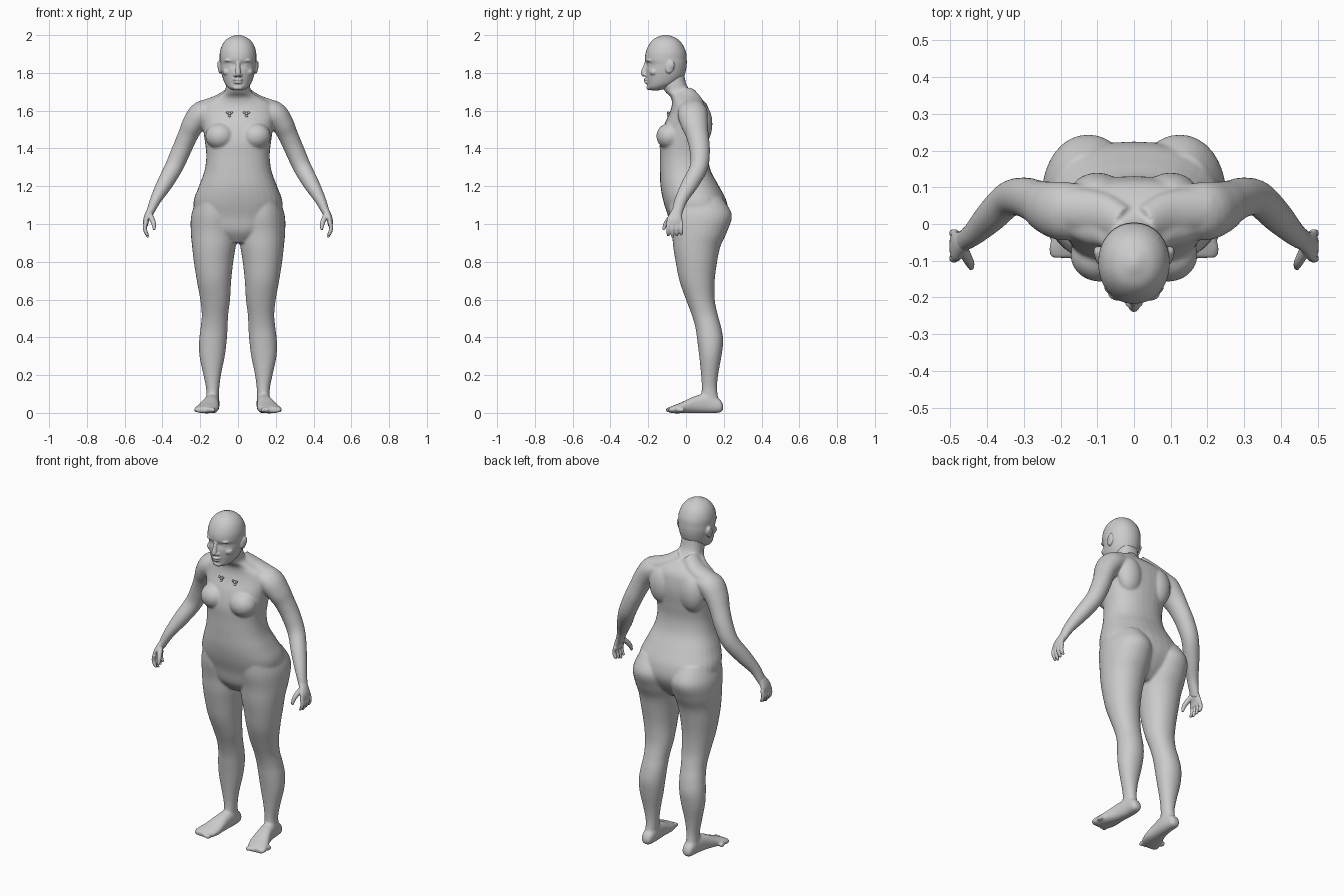
import bpy, bmesh, math
from mathutils import Vector, Matrix

cube = bpy.data.objects.get("Cube")
if cube:
    bpy.data.objects.remove(cube)

RING = 32
STEPS = 5


def material(name, colour):
    mat = bpy.data.materials.new(name)
    mat.use_nodes = True
    mat.diffuse_color = colour
    mat.node_tree.nodes["Principled BSDF"].inputs["Base Color"].default_value = colour
    return mat


GREY = material("plain grey", (0.6, 0.6, 0.6, 1))


def smooth_path(rows):
    """Catmull-Rom interpolation through rows of equal length."""
    rows = [Vector(r) for r in rows]
    out = []
    for i in range(len(rows) - 1):
        a, b, c, d = rows[max(i - 1, 0)], rows[i], rows[i + 1], rows[min(i + 2, len(rows) - 1)]
        for k in range(STEPS):
            t = k / STEPS
            out.append(b + (c - a) * t / 2 + (a * 2 - b * 5 + c * 4 - d) * t * t / 2
                       + (b * 3 - a - c * 3 + d) * t ** 3 / 2)
    return out + [rows[-1]]


def skin(bm, rings):
    """Join rings of points into a closed tube."""
    loops = [[bm.verts.new(p) for p in ring] for ring in rings]
    faces = [bm.faces.new(loops[0]), bm.faces.new(loops[-1])]
    for lo, hi in zip(loops, loops[1:]):
        for i in range(RING):
            j = (i + 1) % RING
            faces.append(bm.faces.new((lo[i], lo[j], hi[j], hi[i])))
    bmesh.ops.recalc_face_normals(bm, faces=faces)


def oval(centre, u, v, power):
    points = []
    for i in range(RING):
        t = math.tau * i / RING
        c, s = math.cos(t), math.sin(t)
        points.append(centre + u * math.copysign(abs(c) ** (2 / power), c)
                      + v * math.copysign(abs(s) ** (2 / power), s))
    return points


def stack(bm, rows, side=1, power=2.3):
    """Level sections: height, x range, y range."""
    rings = []
    for z, x0, x1, y0, y1 in smooth_path(rows):
        rings.append(oval(Vector((side * (x0 + x1) / 2, (y0 + y1) / 2, z)),
                          Vector(((x1 - x0) / 2, 0, 0)), Vector((0, (y1 - y0) / 2, 0)), power))
    skin(bm, rings)


def limb(bm, rows, side=1):
    """Sections square to a path: centre, width across, depth."""
    path = smooth_path(rows)
    rings = []
    for i, row in enumerate(path):
        ahead = path[min(i + 1, len(path) - 1)] - path[max(i - 1, 0)]
        tangent = Vector(ahead[:3]).normalized()
        across = Vector((0, 1, 0)).cross(tangent).normalized()
        deep = tangent.cross(across)
        flip = Vector((side, 1, 1))
        ring = oval(Vector(row[:3]), across * row[3], deep * row[4], 2)
        rings.append([p * 1 if side > 0 else Vector(a * b for a, b in zip(p, flip)) for p in ring])
    skin(bm, rings)


def ball(bm, centre, size, turn=0):
    matrix = Matrix.Translation(centre) @ Matrix.Rotation(turn, 4, "X") @ Matrix.Diagonal((*size, 1))
    bmesh.ops.create_uvsphere(bm, u_segments=24, v_segments=16, radius=1, matrix=matrix)


def finish(name, bm, voxel=0, smoothing=0):
    mesh = bpy.data.meshes.new(name)
    bm.to_mesh(mesh)
    bm.free()
    mesh.materials.append(GREY)
    mesh.polygons.foreach_set("use_smooth", [True] * len(mesh.polygons))
    obj = bpy.data.objects.new(name, mesh)
    bpy.context.collection.objects.link(obj)
    if voxel:
        remesh = obj.modifiers.new("fuse", "REMESH")
        remesh.mode = "VOXEL"
        remesh.voxel_size = voxel
        remesh.use_smooth_shade = True
        soften = obj.modifiers.new("soften", "SMOOTH")
        soften.factor = 0.5
        soften.iterations = smoothing
    return obj


def centred(rows):
    return [(z, -w, w, y0, y1) for z, w, y0, y1 in rows]


# Torso with neck
body = bmesh.new()
stack(body, centred([
    (.9, .06, -.03, .12), (.96, .17, -.075, .18), (1.04, .225, -.095, .222), (1.12, .235, -.12, .215),
    (1.2, .207, -.135, .175), (1.28, .178, -.138, .132), (1.36, .168, -.138, .116),
    (1.44, .176, -.138, .122), (1.52, .188, -.118, .13), (1.58, .2, -.09, .126),
    (1.63, .19, -.075, .112), (1.67, .12, -.08, .075), (1.7, .072, -.11, .03),
    (1.74, .064, -.13, .002), (1.8, .06, -.13, -.01)]))

for side in (1, -1):
    # Chest, shoulder blades and trapezius
    ball(body, (side * .095, -.085, 1.465), (.078, .072, .07))
    ball(body, (side * .1, .08, 1.53), (.075, .06, .11))
    limb(body, [(.03, .0, 1.69, .04, .05), (.1, .03, 1.645, .04, .06), (.2, .04, 1.605, .045, .06)], side)
    # Leg
    stack(body, [
        (1.14, .04, .215, -.09, .19), (1.05, .002, .247, -.09, .243), (.96, .002, .25, -.075, .218),
        (.88, .012, .243, -.068, .182), (.8, .025, .234, -.055, .165), (.7, .036, .218, -.035, .152),
        (.6, .042, .2, 0, .152), (.52, .052, .192, .03, .168), (.45, .055, .198, .05, .187),
        (.38, .06, .206, .06, .197), (.3, .07, .204, .07, .188), (.2, .09, .183, .08, .17),
        (.12, .1, .168, .083, .165), (.04, .102, .17, .07, .18)], side, 2.1)
    # Foot
    rings = []
    for y, x0, x1, z0, z1 in smooth_path([
            (.197, .12, .15, .018, .04), (.18, .104, .166, .002, .07), (.12, .098, .172, -.002, .1),
            (.05, .1, .187, -.002, .09), (-.02, .1, .215, -.002, .058), (-.065, .112, .232, -.002, .04),
            (-.092, .13, .226, .002, .028)]):
        rings.append(oval(Vector((side * (x0 + x1) / 2, y, (z0 + z1) / 2)),
                          Vector(((x1 - x0) / 2, 0, 0)), Vector((0, 0, (z1 - z0) / 2)), 2.4))
    skin(body, rings)
    for toe in range(5):
        ball(body, (side * (.132 + .022 * toe), -.09 + .004 * toe * toe, .016), (.013, .02, .014))
    # Arm
    limb(body, [
        (.12, .035, 1.61, .045, .07), (.19, .035, 1.585, .066, .08), (.235, .045, 1.53, .06, .072),
        (.265, .06, 1.47, .053, .06), (.3, .073, 1.39, .051, .054), (.34, .068, 1.3, .048, .048),
        (.39, .02, 1.21, .042, .044), (.435, -.025, 1.13, .03, .034), (.462, -.045, 1.07, .022, .03),
        (.474, -.055, 1.04, .018, .032)], side)
finish("body", body, .0065, 8)

# Hands
for side, name in ((1, "left_hand"), (-1, "right_hand")):
    hand = bmesh.new()
    limb(hand, [(.458, -.043, 1.08, .02, .026), (.474, -.053, 1.05, .019, .033),
                (.486, -.06, 1.02, .016, .042), (.489, -.06, .99, .012, .04)], side)
    for k in range(4):
        y = -.094 + .023 * k
        tip = .928 + .008 * abs(k - 1)
        limb(hand, [(.486, y, 1.01, .011, .011), (.493, y, .98, .0105, .0105),
                    (.487, y, .955, .01, .01), (.476, y, tip, .006, .006)], side)
    limb(hand, [(.468, -.06, 1.055, .014, .016), (.455, -.09, 1.025, .014, .014),
                (.446, -.108, 1, .012, .012), (.443, -.12, .968, .007, .007)], side)
    finish(name, hand, .004, 3)

# Head
head = bmesh.new()
stack(head, centred([
    (1.708, .03, -.19, -.14), (1.722, .052, -.204, -.09), (1.745, .07, -.206, -.045),
    (1.78, .083, -.211, -.012), (1.815, .091, -.212, 0), (1.845, .095, -.207, .004),
    (1.87, .097, -.217, .004), (1.91, .096, -.213, 0), (1.95, .083, -.196, -.018),
    (1.98, .058, -.17, -.045), (1.996, .025, -.135, -.08), (2.002, .006, -.115, -.1)]), 1, 2.1)
# Nose, lips and chin
limb(head, [(0, -.205, 1.865, .012, .01), (0, -.216, 1.83, .011, .012),
            (0, -.223, 1.8, .015, .017), (0, -.218, 1.785, .014, .012)])
ball(head, (0, -.211, 1.765), (.026, .014, .008))
ball(head, (0, -.208, 1.75), (.023, .014, .008))
ball(head, (0, -.192, 1.722), (.028, .018, .014))
for side in (1, -1):
    ball(head, (side * .015, -.214, 1.789), (.01, .012, .009))
    # Brow, eyelid, cheek and ear
    ball(head, (side * .04, -.19, 1.866), (.032, .02, .009))
    ball(head, (side * .038, -.183, 1.842), (.019, .017, .01))
    ball(head, (side * .052, -.168, 1.805), (.03, .027, .022))
    ball(head, (side * .096, -.085, 1.832), (.01, .024, .036), -.25)
    ball(head, (side * .102, -.077, 1.842), (.008, .016, .022), -.25)
finish("head", head, .0042, 3)

# Small chest beads, each with a ring of petals
for side, name in ((1, "left_bead"), (-1, "right_bead")):
    bead = bmesh.new()
    ball(bead, (side * .045, -.088, 1.584), (.009, .013, .009))
    for k in range(3):
        a = math.tau * k / 3 + .5
        ball(bead, (side * .045 + .013 * math.cos(a), -.094, 1.584 + .013 * math.sin(a)), (.007, .006, .006))
    finish(name, bead)
